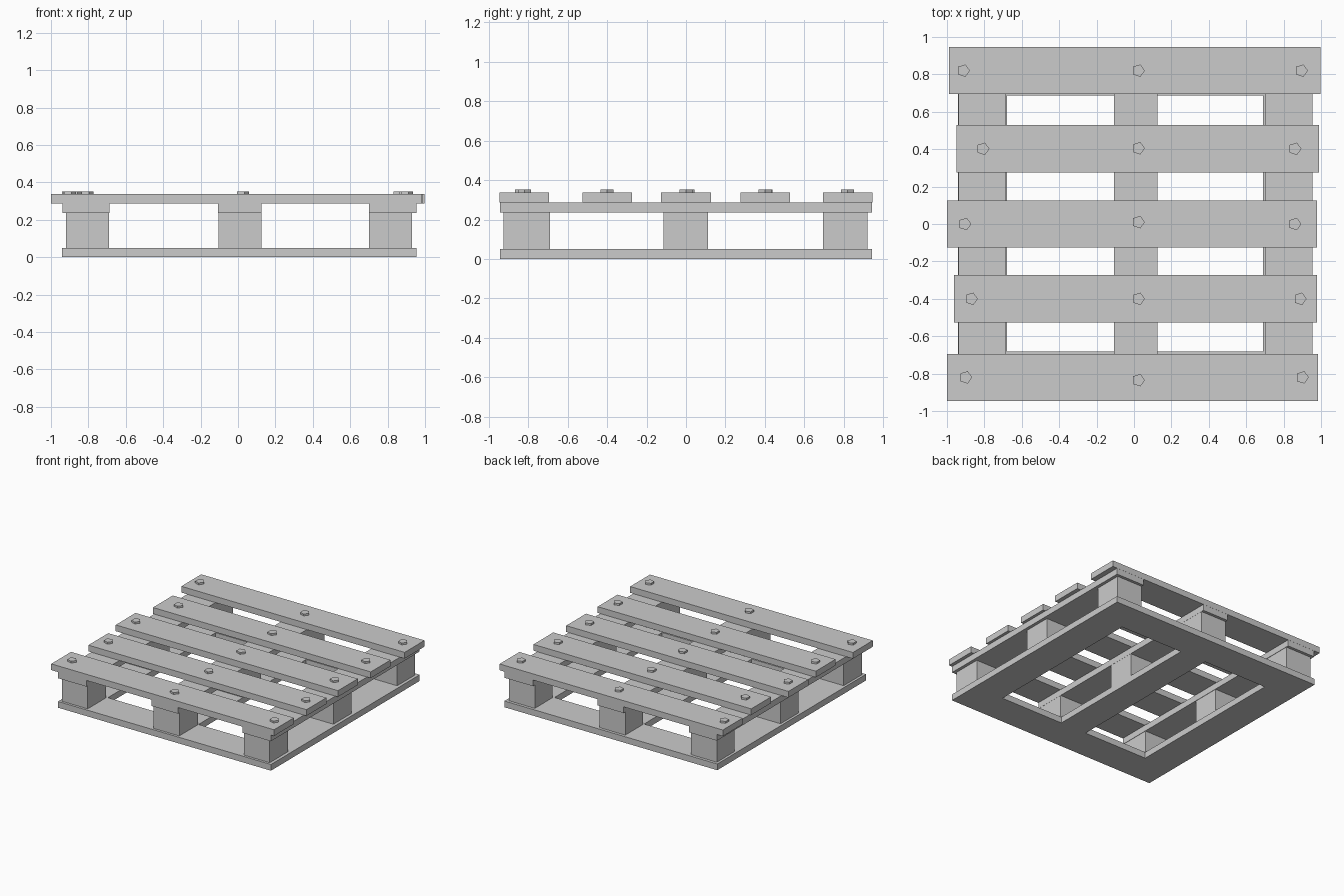
import bpy, bmesh
from mathutils import Matrix, Vector

if "Cube" in bpy.data.objects:
    bpy.data.objects.remove(bpy.data.objects["Cube"])

Z_BASE, Z_BLOCK, Z_RUNNER, Z_DECK, Z_BOLT = 0.05, 0.237, 0.287, 0.337, 0.352


def finish(name, bm):
    bmesh.ops.recalc_face_normals(bm, faces=bm.faces)
    mesh = bpy.data.meshes.new(name)
    bm.to_mesh(mesh)
    bm.free()
    obj = bpy.data.objects.new(name, mesh)
    bpy.context.collection.objects.link(obj)
    return obj


def box(name, x, y, z):
    bm = bmesh.new()
    size = Vector((x[1] - x[0], y[1] - y[0], z[1] - z[0]))
    centre = Vector((sum(x), sum(y), sum(z))) / 2
    bmesh.ops.create_cube(bm, size=1, matrix=Matrix.Translation(centre) @ Matrix.Diagonal((*size, 1)))
    return finish(name, bm)


def bolt(name, x, y):
    bm = bmesh.new()
    h = Z_BOLT - Z_DECK
    at = Matrix.Translation((x, y, Z_DECK + h / 2))
    bmesh.ops.create_cone(bm, cap_ends=True, segments=5, radius1=0.035, radius2=0.035, depth=h,
                          matrix=at @ Matrix.Rotation(-1.5708, 4, 'Z'))
    return finish(name, bm)


# Base frame: a one-piece plate with two long openings
xs = [-0.94, -0.68, -0.107, 0.126, 0.69, 0.955]
ys = [-0.945, -0.682, 0.686, 0.945]
bm = bmesh.new()
grid = [[bm.verts.new((x, y, 0)) for y in ys] for x in xs]
for i in range(5):
    for j in range(3):
        if j == 1 and i in (1, 3):
            continue
        bm.faces.new((grid[i][j], grid[i + 1][j], grid[i + 1][j + 1], grid[i][j + 1]))
top = bmesh.ops.extrude_face_region(bm, geom=bm.faces[:], use_keep_orig=True)
bmesh.ops.translate(bm, vec=(0, 0, Z_BASE), verts=[g for g in top["geom"] if isinstance(g, bmesh.types.BMVert)])
finish("base_frame", bm)

# Nine spacer blocks
for i, x in enumerate([(-0.92, -0.69), (-0.105, 0.125), (0.7, 0.93)]):
    for j, y in enumerate([(-0.925, -0.69), (-0.115, 0.112), (0.695, 0.922)]):
        box(f"spacer_block_{i}_{j}", x, y, (Z_BASE, Z_BLOCK))

# Runners along the depth, above the blocks
for side, x in (("left", (-0.938, -0.687)), ("middle", (-0.107, 0.126)), ("right", (0.7, 0.955))):
    box(f"runner_{side}", x, (-0.945, 0.945), (Z_BLOCK, Z_RUNNER))

# Deck boards of uneven length with bolt positions: y, x range, left/right bolt x, middle bolt y shift
boards = [
    (-0.82, (-1.0, 0.983), -0.9, 0.9, -0.015),
    (-0.4, (-0.963, 0.978), -0.87, 0.888, 0.0),
    (0.0, (-1.0, 0.978), -0.905, 0.86, 0.01),
    (0.402, (-0.95, 0.988), -0.808, 0.86, 0.003),
    (0.82, (-0.99, 0.997), -0.912, 0.895, 0.0),
]
for i, (y, x, left, right, shift) in enumerate(boards):
    box(f"deck_board_{i}", x, (y - 0.126, y + 0.126), (Z_RUNNER, Z_DECK))
    bolt(f"bolt_left_{i}", left, y)
    bolt(f"bolt_middle_{i}", 0.023, y + shift)
    bolt(f"bolt_right_{i}", right, y)
